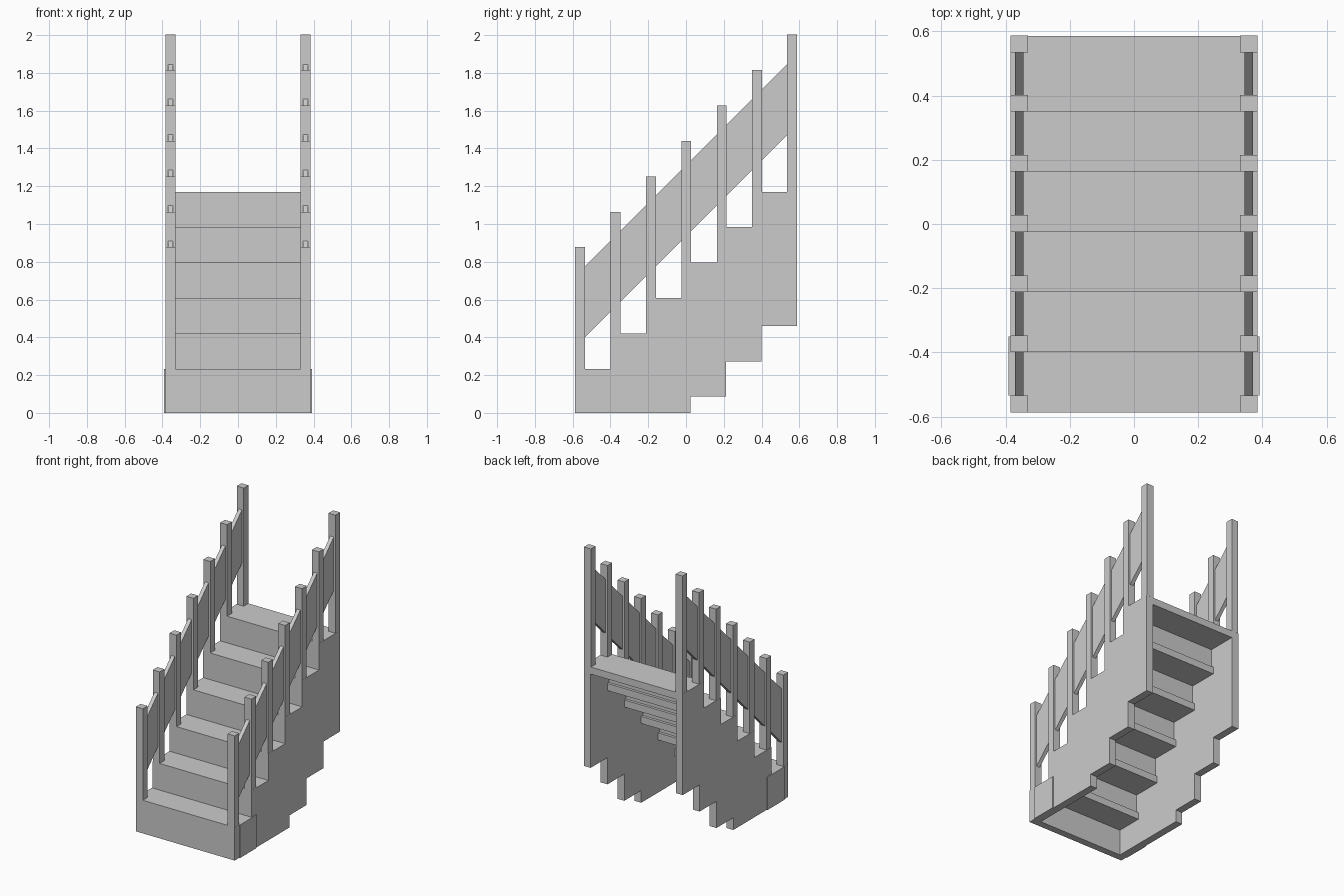
import bpy, bmesh

if "Cube" in bpy.data.objects:
    bpy.data.objects.remove(bpy.data.objects["Cube"])

P = 0.1875                                   # step pitch, both run and rise
N = 6
Y0, Z0 = -0.587, 0.233                       # front edge and height of the first step
HALF, INNER = 0.385, 0.332                   # outer and inner face of the side walls
DEPTH = 0.236                                # tread depth including rear overlap


def mesh_object(name, bm):
    bmesh.ops.recalc_face_normals(bm, faces=bm.faces[:])
    me = bpy.data.meshes.new(name)
    bm.to_mesh(me)
    bm.free()
    ob = bpy.data.objects.new(name, me)
    bpy.context.collection.objects.link(ob)
    return ob


def box(name, x, y, z):
    bm = bmesh.new()
    bmesh.ops.create_cube(bm, size=1)
    for v in bm.verts:
        v.co = [r[0] if c < 0 else r[1] for c, r in zip(v.co, (x, y, z))]
    return mesh_object(name, bm)


def side_plate(name, profile, x0, x1):
    # extrude a y-z outline sideways
    bm = bmesh.new()
    f = bm.faces.new([bm.verts.new((x0, y, z)) for y, z in profile])
    ext = bmesh.ops.extrude_face_region(bm, geom=[f])['geom']
    bmesh.ops.translate(bm, vec=(x1 - x0, 0, 0),
                        verts=[v for v in ext if isinstance(v, bmesh.types.BMVert)])
    return mesh_object(name, bm)


def both_sides(x0, x1):
    return (("right", x0, x1), ("left", -x1, -x0))


# Treads and risers between the walls
for i in range(N):
    y, z = Y0 + i * P, Z0 + i * P
    box(f"tread_{i+1}", (-INNER, INNER), (y, y + DEPTH), (z - 0.05, z))
    low = 0 if i == 0 else z - P
    thick = 0.05 if i == 0 else 0.03
    box(f"riser_{i+1}", (-INNER, INNER), (y, y + thick), (low, z - 0.05))

# Stepped side walls: up the front, then down the back
outline = [(Y0, 0)]
for i in range(N):
    y, z = Y0 + i * P, Z0 + i * P
    outline.append((y, z))
    outline.append((y + P if i < N - 1 else y + DEPTH, z))
for i in range(N - 1, 1, -1):
    y_back, bottom = Y0 + i * P + DEPTH, max(0, Z0 + i * P - 0.71)
    outline.append((y_back, bottom))
    if i > 2:
        outline.append((y_back - P, bottom))
for side, a, b in both_sides(INNER, HALF):
    side_plate(f"{side}_wall", outline, a, b)

# Raised cover plates at the foot of the walls
for side, a, b in both_sides(HALF - 0.01, 0.391):
    box(f"{side}_foot_plate", (a, b), (-0.535, -0.35), (0, Z0))

# Railing posts, one per step plus one at the back
for i in range(N + 1):
    y = Y0 + i * P
    base = Z0 + min(i, N - 1) * P
    if i == N:
        y = -Y0 - 0.052
    for side, a, b in both_sides(INNER - 0.002, HALF - 0.001):
        box(f"{side}_post_{i+1}", (a, b), (y, y + 0.052), (base, 0.877 + i * P))

# Sloping railing panels
for side, a, b in both_sides(0.344, 0.371):
    side_plate(f"{side}_rail",
               [(-0.537, 0.397), (0.537, 1.471), (0.537, 1.847), (-0.537, 0.773)], a, b)
